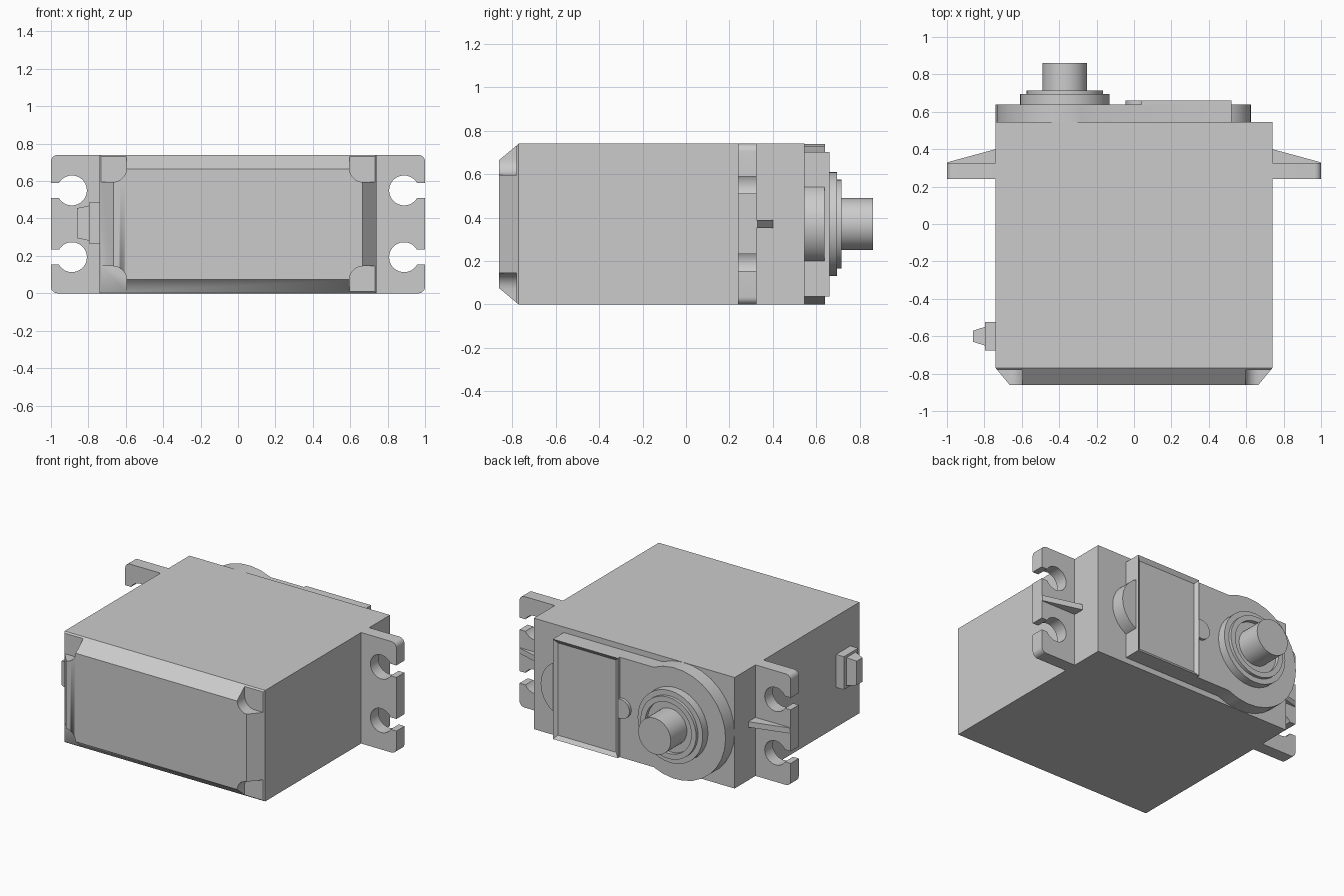
import bpy, bmesh, math

if "Cube" in bpy.data.objects:
    bpy.data.objects.remove(bpy.data.objects["Cube"])

grey = bpy.data.materials.new("light grey plastic")
grey.diffuse_color = (0.6, 0.6, 0.6, 1)
grey.use_nodes = True
grey.node_tree.nodes["Principled BSDF"].inputs["Base Color"].default_value = grey.diffuse_color
MID = 0.37     # height of the centre line
SHAFT_X = -0.37


def finish(name, bm):
    bmesh.ops.recalc_face_normals(bm, faces=bm.faces)
    mesh = bpy.data.meshes.new(name)
    bm.to_mesh(mesh)
    bm.free()
    ob = bpy.data.objects.new(name, mesh)
    bpy.context.collection.objects.link(ob)
    mesh.materials.append(grey)
    bpy.ops.object.select_all(action='DESELECT')
    ob.select_set(True)
    bpy.context.view_layer.objects.active = ob
    bpy.ops.object.shade_smooth_by_angle(angle=math.radians(30))
    return ob


def loft(name, rings):
    """Skin closed rings of 3D points and cap both ends."""
    bm = bmesh.new()
    vs = [[bm.verts.new(p) for p in r] for r in rings]
    n = len(vs[0])
    for a, b in zip(vs, vs[1:]):
        for i in range(n):
            j = (i + 1) % n
            bm.faces.new((a[i], a[j], b[j], b[i]))
    bm.faces.new(vs[0])
    bm.faces.new(vs[-1])
    return finish(name, bm)


def prism(name, pts, y0, y1):
    return loft(name, [[(x, y, z) for x, z in pts] for y in (y0, y1)])


def arc(cx, cz, r, a0, a1, n):
    return [(cx + r * math.cos(math.radians(a0 + (a1 - a0) * i / n)),
             cz + r * math.sin(math.radians(a0 + (a1 - a0) * i / n))) for i in range(n + 1)]


def rect(x0, x1, z0, z1):
    return [(x0, z0), (x1, z0), (x1, z1), (x0, z1)]


def turned(name, x, profile, n=40):
    """Revolve (radius, y) pairs about an axis along y."""
    return loft(name, [[(px, y, pz) for px, pz in arc(x, MID, r, 0, 360, n)[:-1]]
                       for r, y in profile])


# Case with a bevelled front
def case_ring(y, inset):
    return [(x, y, z) for x, z in rect(-0.74 + inset, 0.74 - inset, inset, 0.74 - inset)]


case = loft("case", [case_ring(0.545, 0), case_ring(-0.77, 0), case_ring(-0.86, 0.075)])

# Screw pockets at the four front corners
for sx in (-1, 1):
    for sz in (-1, 1):
        pts = [(0.8, 0.42), (0.595, 0.42)] + arc(0.67, 0.3, 0.075, 180, 270, 8) + [(0.8, 0.225)]
        cutter = prism("pocket_cutter", [(sx * x, MID + sz * z) for x, z in pts], -0.95, -0.78)
        cutter.hide_render = True
        mod = case.modifiers.new("pocket", 'BOOLEAN')
        mod.operation = 'DIFFERENCE'
        mod.solver = 'EXACT'
        mod.object = cutter
        bpy.context.view_layer.objects.active = case
        bpy.ops.object.modifier_apply(modifier="pocket")
        bpy.data.objects.remove(cutter)

# Mounting ears with open screw holes, and their ribs
half = math.degrees(math.asin(0.04 / 0.08))
for side, s in (("left", -1), ("right", 1)):
    outline = [(0.74, 0)] + arc(0.965, 0.035, 0.035, -90, 0, 6)
    for hz in (0.193, 0.55):
        outline += [(1.0, hz - 0.04)]
        outline += arc(0.888, hz, 0.08, -half, -360 + half, 32)
        outline += [(1.0, hz + 0.04)]
    outline += arc(0.965, 0.705, 0.035, 0, 90, 6) + [(0.74, 0.74)]
    prism(side + "_ear", [(s * x, z) for x, z in outline], 0.24, 0.325)
    tri = [(0.74, 0.32), (0.998, 0.32), (0.998, 0.33), (0.74, 0.4)]
    loft(side + "_rib", [[(s * x, y, z) for x, y in tri] for z in (0.353, 0.39)])

# Gear cover: round about the shaft, straight toward the other end
a = math.degrees(math.asin(0.333 / 0.37))
cover = [(0.52, 0.037), (0.52, 0.703)] + arc(SHAFT_X, MID, 0.37, a, 360 - a, 20)
prism("gear_cover", cover, 0.545, 0.64)
prism("end_lobe", arc(0.435, MID, 0.19, -90, 90, 20), 0.545, 0.638)

# Raised lid with a sunken panel and a round tab
bm = bmesh.new()
lid = [bm.verts.new((x, y, z)) for y in (0.63, 0.66) for x, z in rect(0.04, 0.52, 0.037, 0.703)]
for i in range(4):
    j = (i + 1) % 4
    bm.faces.new((lid[i], lid[j], lid[j + 4], lid[i + 4]))
bm.faces.new(lid[:4])
top = bm.faces.new(lid[4:])
bmesh.ops.recalc_face_normals(bm, faces=bm.faces)
bmesh.ops.inset_region(bm, faces=[top], thickness=0.036)
for v in top.verts:
    v.co.y -= 0.018
finish("lid", bm)
prism("lid_tab", arc(0.02, MID, 0.065, 72, 288, 16), 0.63, 0.66)

# Stepped bearing collar with a groove, and the output shaft
turned("collar", SHAFT_X, [(0.24, 0.63), (0.24, 0.695), (0.205, 0.695), (0.205, 0.715),
                           (0.17, 0.715), (0.17, 0.69)])
turned("shaft", SHAFT_X, [(0.12, 0.68), (0.12, 0.86)])


# Cable exit: flat block, then a tapered sleeve
def cable_ring(x, hy, hz):
    return [(x, -0.6 + dy, 0.375 + dz) for dy, dz in rect(-hy, hy, -hz, hz)]


loft("cable_block", [cable_ring(-0.73, 0.075, 0.11), cable_ring(-0.797, 0.075, 0.11)])
loft("cable_sleeve", [cable_ring(-0.79, 0.052, 0.095), cable_ring(-0.86, 0.03, 0.08)])
